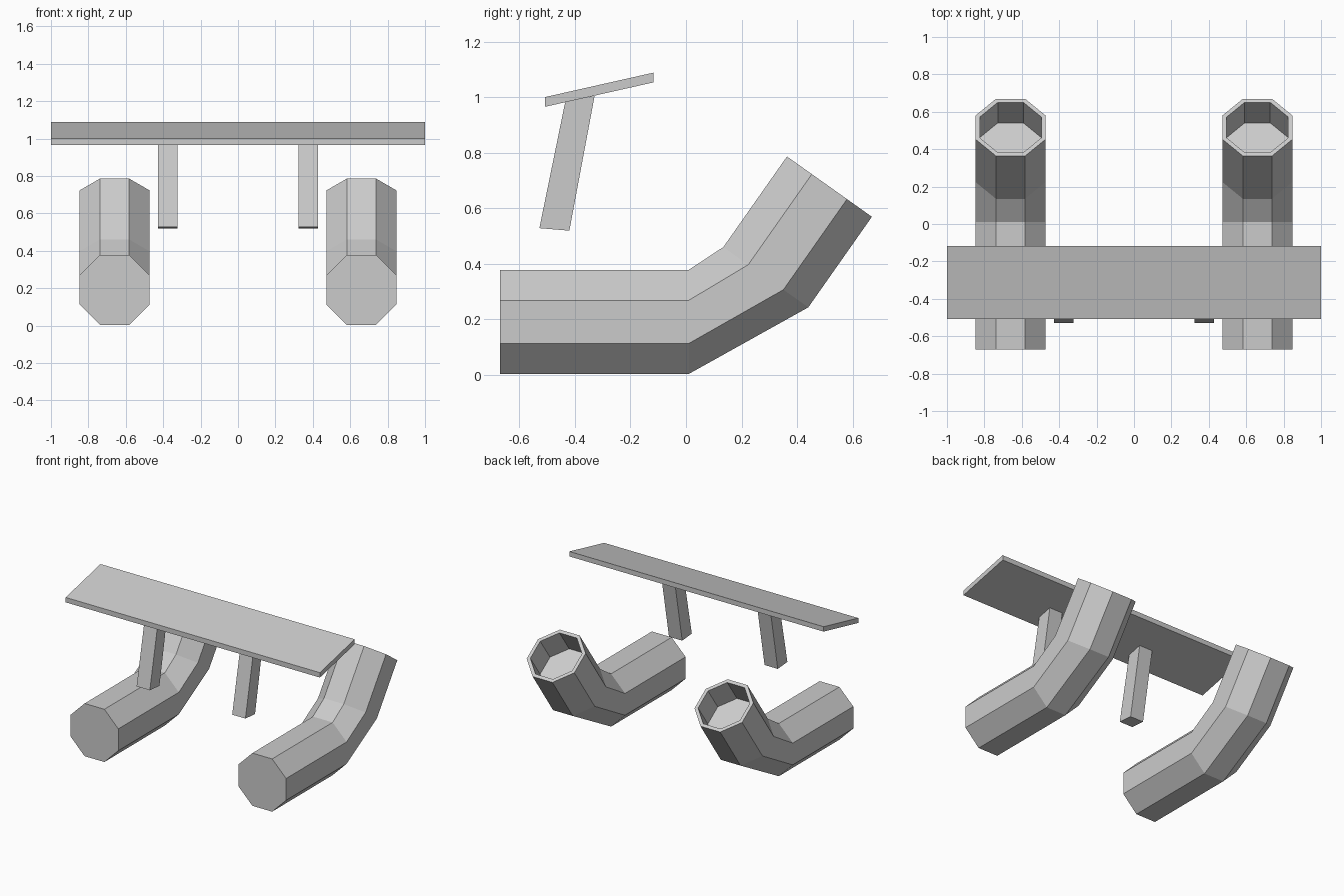
import bpy, bmesh, math
from mathutils import Vector

if "Cube" in bpy.data.objects:
    bpy.data.objects.remove(bpy.data.objects["Cube"])


def finish(name, bm):
    bmesh.ops.recalc_face_normals(bm, faces=bm.faces)
    mesh = bpy.data.meshes.new(name)
    bm.to_mesh(mesh)
    bm.free()
    obj = bpy.data.objects.new(name, mesh)
    bpy.context.collection.objects.link(obj)
    return obj


def side_prism(name, profile, x0, x1):
    """Extrude a (y, z) side profile from x0 to x1."""
    bm = bmesh.new()
    a = [bm.verts.new((x0, y, z)) for y, z in profile]
    b = [bm.verts.new((x1, y, z)) for y, z in profile]
    n = len(profile)
    bm.faces.new(a)
    bm.faces.new(b[::-1])
    for i in range(n):
        bm.faces.new((a[i], a[(i + 1) % n], b[(i + 1) % n], b[i]))
    return finish(name, bm)


def bent_pipe(name, cx):
    """Octagonal pipe through sections given by their bottom and top (y, z)."""
    sections = [((-0.67, 0.003), (-0.67, 0.378)),
                ((0.01, 0.003), (0.01, 0.378)),
                ((0.44, 0.243), (0.135, 0.46)),
                ((0.668, 0.57), (0.365, 0.785))]
    radius = 0.1875 / math.cos(math.pi / 8)
    rings = []
    for low, high in sections:
        low, high = Vector((cx, *low)), Vector((cx, *high))
        rings.append(((low + high) / 2, (high - low).normalized(), radius))
    # recessed mouth: inner rim, then the floor of the bore
    centre, up, _ = rings[-1]
    inner = radius - 0.025
    axis = Vector((1, 0, 0)).cross(up)
    if axis.z < 0:
        axis = -axis
    rings.append((centre, up, inner))
    rings.append((centre - axis * 0.19, up, inner))

    bm = bmesh.new()
    loops = []
    for centre, up, r in rings:
        loop = []
        for i in range(8):
            a = math.pi / 8 + i * math.pi / 4
            loop.append(bm.verts.new(centre + up * (r * math.sin(a))
                                     + Vector((r * math.cos(a), 0, 0))))
        loops.append(loop)
    for a, b in zip(loops, loops[1:]):
        for i in range(8):
            j = (i + 1) % 8
            bm.faces.new((a[i], a[j], b[j], b[i]))
    bm.faces.new(loops[0])
    bm.faces.new(loops[-1])
    return finish(name, bm)


# Tilted wing board
side_prism("wing_board", [(-0.508, 0.965), (-0.117, 1.053),
                          (-0.117, 1.088), (-0.508, 1.0)], -1, 1)

# Leaning struts and exhaust pipes on both sides
strut = [(-0.528, 0.528), (-0.42, 0.519), (-0.329, 1.005), (-0.435, 0.982)]
for side, s in (("left", -1), ("right", 1)):
    side_prism(side + "_strut", strut, s * 0.376 - 0.052, s * 0.376 + 0.052)
    bent_pipe(side + "_exhaust_pipe", s * 0.66)
